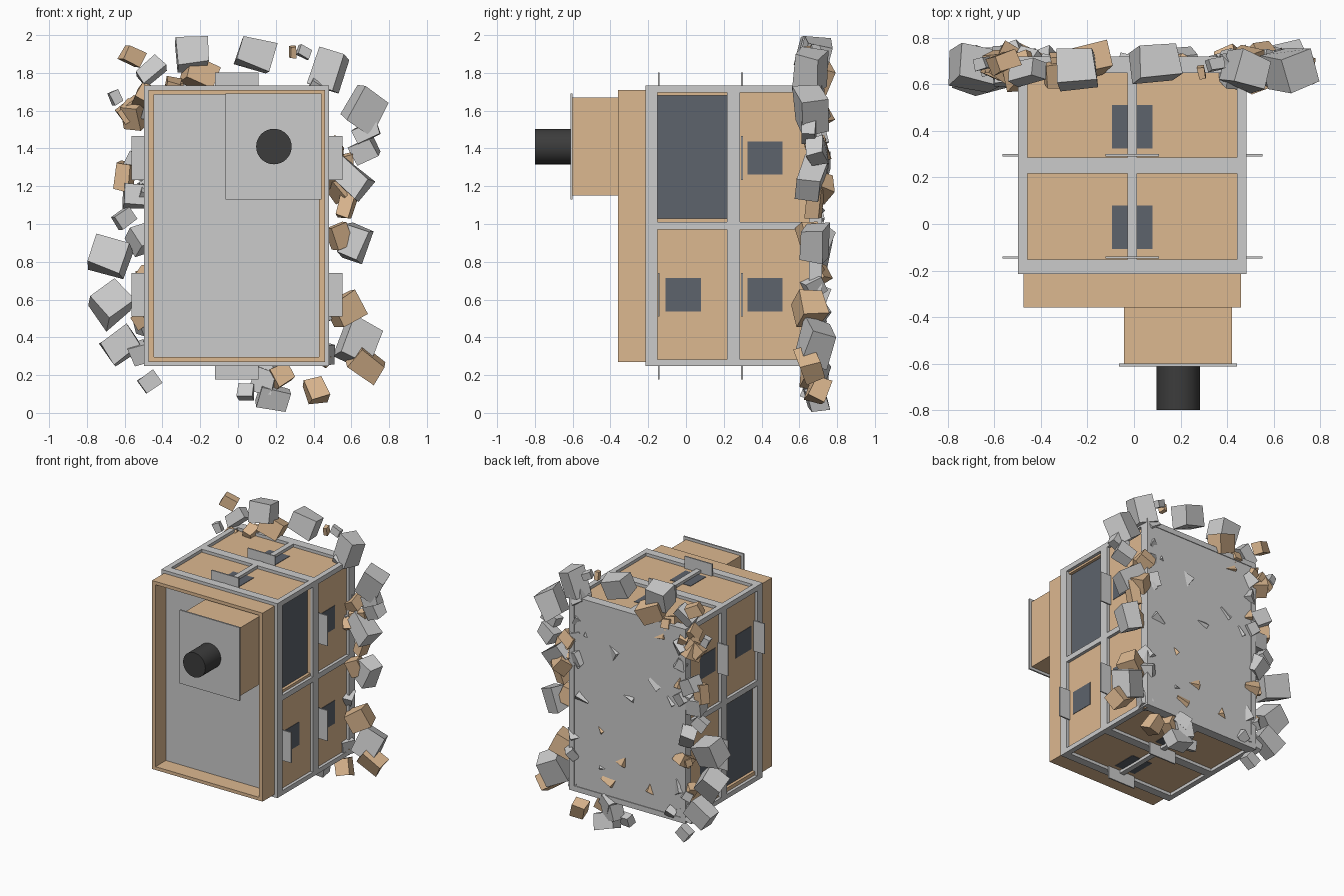
import bpy, bmesh, math, random
from mathutils import Matrix, Vector

if "Cube" in bpy.data.objects:
    bpy.data.objects.remove(bpy.data.objects["Cube"])

random.seed(7)


def material(name, rgb):
    m = bpy.data.materials.new(name)
    m.diffuse_color = (*rgb, 1)
    m.use_nodes = True
    m.node_tree.nodes["Principled BSDF"].inputs["Base Color"].default_value = m.diffuse_color
    return m


TAN = material("tan", (0.72, 0.48, 0.28))
SLATE = material("slate", (0.11, 0.125, 0.15))
BLACK = material("black", (0.045, 0.045, 0.045))


def finish(bm, name, mat=None):
    me = bpy.data.meshes.new(name)
    bm.to_mesh(me)
    bm.free()
    ob = bpy.data.objects.new(name, me)
    bpy.context.collection.objects.link(ob)
    if mat:
        me.materials.append(mat)
    return ob


def box(name, x, y, z, mat=None):
    bm = bmesh.new()
    bmesh.ops.create_cube(bm, size=1)
    for v in bm.verts:
        v.co = [r[0] if c < 0 else r[1] for c, r in zip(v.co, (x, y, z))]
    return finish(bm, name, mat)


def ring(name, x, y, z, tx, tz, mat=None):
    # rectangular hoop around the y axis, as one closed mesh
    bm = bmesh.new()
    rows = []
    for yy, ins in ((y[0], 0), (y[1], 0), (y[1], 1), (y[0], 1)):
        a, b = x[0] + ins * tx, x[1] - ins * tx
        c, d = z[0] + ins * tz, z[1] - ins * tz
        rows.append([bm.verts.new((px, yy, pz)) for px, pz in ((a, c), (b, c), (b, d), (a, d))])
    for i in range(4):
        for j in range(4):
            k, l = (i + 1) % 4, (j + 1) % 4
            bm.faces.new((rows[i][j], rows[i][l], rows[k][l], rows[k][j]))
    bmesh.ops.recalc_face_normals(bm, faces=bm.faces)
    return finish(bm, name, mat)


# Main crate and its front rim
X, Z = (-0.475, 0.46), (0.27, 1.71)
crate = box("crate_body", X, (-0.21, 0.69), Z, TAN)
ring("front_rim", X, (-0.36, -0.215), Z, 0.03, 0.025, TAN)
box("front_panel", (-0.45, 0.435), (-0.235, -0.205), (0.29, 1.69))
box("back_panel", (-0.49, 0.475), (0.68, 0.715), (0.26, 1.72))

# Outer grey frame: three hoops plus lengthwise rails
FX, FZ = (-0.498, 0.483), (0.247, 1.733)
for name, y in (("front", (-0.215, -0.152)), ("middle", (0.217, 0.285)), ("back", (0.65, 0.72))):
    ring(name + "_hoop", FX, y, FZ, 0.04, 0.04)
YR = (-0.214, 0.719)
rails_x = ((-0.498, -0.458), (-0.028, 0.012), (0.443, 0.483))
rails_z = ((0.247, 0.282), (0.97, 1.01), (1.695, 1.733))
for i, rx in enumerate(rails_x):
    for j, rz in enumerate(rails_z):
        if (i, j) != (1, 1):
            box("frame_rail", rx, YR, rz)

# Large openings, cut into the sides and backed by dark panels
for sx, z in ((1, (1.03, 1.68)), (-1, (0.31, 0.95))):
    xs = (0.435, 0.6) if sx > 0 else (-0.6, -0.45)
    cut = box("opening_cutter", xs, (-0.153, 0.216), z)
    cut.hide_render = True
    cut.hide_set(True)
    mod = crate.modifiers.new("opening", "BOOLEAN")
    mod.operation, mod.object, mod.solver = "DIFFERENCE", cut, "EXACT"
    xp = (0.42, 0.438) if sx > 0 else (-0.453, -0.435)
    box("opening_dark_panel", xp, (-0.153, 0.216), z, SLATE)

# Small dark windows and thin fins
for y0, yf in ((-0.108, -0.144), (0.325, 0.296)):
    yw, yfin = (y0, y0 + 0.187), (yf - 0.005, yf + 0.005)
    for z in (0.625, 1.35):
        for sx in (1, -1):
            if yf < 0 and (sx > 0) == (z > 1):
                continue
            face = 0.46 if sx > 0 else -0.475
            tip = 0.552 if sx > 0 else -0.565
            box("side_window", sorted((face - sx * .01, face + sx * .003)), yw, (z - 0.088, z + 0.088), SLATE)
            box("side_fin", sorted((face, tip)), yfin, (z - 0.116, z + 0.116))
    for face, tip, s in ((1.71, 1.803, 1), (0.27, 0.177, -1)):
        box("deck_window", (-0.095, 0.08), yw, sorted((face - s * .01, face + s * .003)), SLATE)
        box("deck_fin", (-0.122, 0.108), yfin, sorted((face, tip)))

# Front housing with cover plate and barrel
box("housing", (-0.043, 0.422), (-0.602, -0.22), (1.15, 1.67), TAN)
box("housing_plate", (-0.065, 0.442), (-0.612, -0.6), (1.13, 1.69))
bm = bmesh.new()
bmesh.ops.create_cone(bm, cap_ends=True, segments=32, radius1=0.094, radius2=0.094, depth=0.19,
                      matrix=Matrix.Translation((0.19, -0.705, 1.41)) @ Matrix.Rotation(math.pi / 2, 4, "X"))
barrel = finish(bm, "barrel", BLACK)
bpy.context.view_layer.objects.active = barrel
barrel.select_set(True)
bpy.ops.object.shade_smooth_by_angle()


# Broken rubble around the back edge
def chunk(bm, x, y, z, w, h, d, deg, tilt=0.35):
    r = random.uniform
    m = (Matrix.Translation((x, y, z)) @ Matrix.Rotation(math.radians(-deg), 4, "Y")
         @ Matrix.Rotation(r(-tilt, tilt), 4, "X") @ Matrix.Rotation(r(-tilt, tilt), 4, "Z")
         @ Matrix.Diagonal((w, d, h, 1)))
    for v in bmesh.ops.create_cube(bm, size=1, matrix=m)["verts"]:
        v.co += Vector((r(-1, 1) * w, r(-1, 1) * d, r(-1, 1) * h)) * 0.07
        v.co = [min(max(c, lo), hi) for c, lo, hi in
                zip(v.co, (-0.797, 0.55, 0.005), (0.797, 0.795, 1.995))]


# x, z, width, height, turn in degrees
GREY_CHUNKS = [(-.24, 1.91, .16, .16, 5), (.09, 1.9, .18, .15, -20), (.48, 1.81, .15, .2, -18),
               (-.46, 1.81, .15, .09, 42), (.67, 1.61, .16, .2, -30), (.67, 1.39, .12, .1, 30),
               (.59, 1.24, .2, .13, -40), (-.69, .83, .19, .16, -20), (-.68, .58, .17, .17, 40),
               (-.62, .36, .18, .14, 35), (-.47, .165, .1, .08, 35), (-.6, 1.03, .1, .08, 35),
               (.62, .9, .13, .18, -20), (.64, .37, .17, .2, -20), (.14, .17, .12, .13, -15),
               (.19, .08, .16, .11, -15), (.04, .11, .08, .07, -5), (-.65, 1.67, .05, .07, 25),
               (.35, 1.91, .07, .05, -25), (-.53, .31, .06, .05, -20), (.68, 1.49, .13, .08, 25)]
TAN_CHUNKS = [(-.56, 1.89, .11, .08, -25), (-.57, 1.6, .13, .09, 35), (-.2, 1.79, .17, .13, -20),
              (.29, 1.91, .03, .06, 0), (-.6, 1.25, .08, .15, -5), (.58, 1.12, .08, .17, -15),
              (.57, .55, .15, .14, 25), (.68, .26, .17, .12, -40), (.41, .12, .1, .12, 20),
              (.23, .2, .1, .1, 30), (.55, 1.33, .12, .06, 10), (.54, .94, .1, .12, 20)]

for name, rows, mat in (("grey_rubble", GREY_CHUNKS, None), ("tan_rubble", TAN_CHUNKS, TAN)):
    bm = bmesh.new()
    for x, z, w, h, deg in rows:
        chunk(bm, x, random.uniform(0.65, 0.7), z, w, h, max(0.05, min(w, h) * 0.9), deg)
    # smaller pieces scattered along the four edges
    for i in range(26 if mat is None else 13):
        t, j = random.uniform(-1, 1), random.uniform(-0.08, 0.05)
        side = random.choice("LRLRTB")
        x = t * 0.46 if side in "TB" else (0.5 + j) * (1 if side == "R" else -1)
        z = 0.99 + (t * 0.7 if side in "LR" else (0.74 + j) * (1 if side == "T" else -1))
        s = random.uniform(0.05, 0.12)
        chunk(bm, x, random.uniform(0.64, 0.71), z, s, s * random.uniform(0.7, 1.3), s, random.uniform(0, 90), 0.6)
    # splinters poking through the back panel
    for i in range(7):
        s = random.uniform(0.05, 0.1)
        chunk(bm, random.uniform(-0.4, 0.4), 0.67, random.uniform(0.35, 1.65), s, s, s, random.uniform(0, 90), 0.8)
    finish(bm, name, mat)
